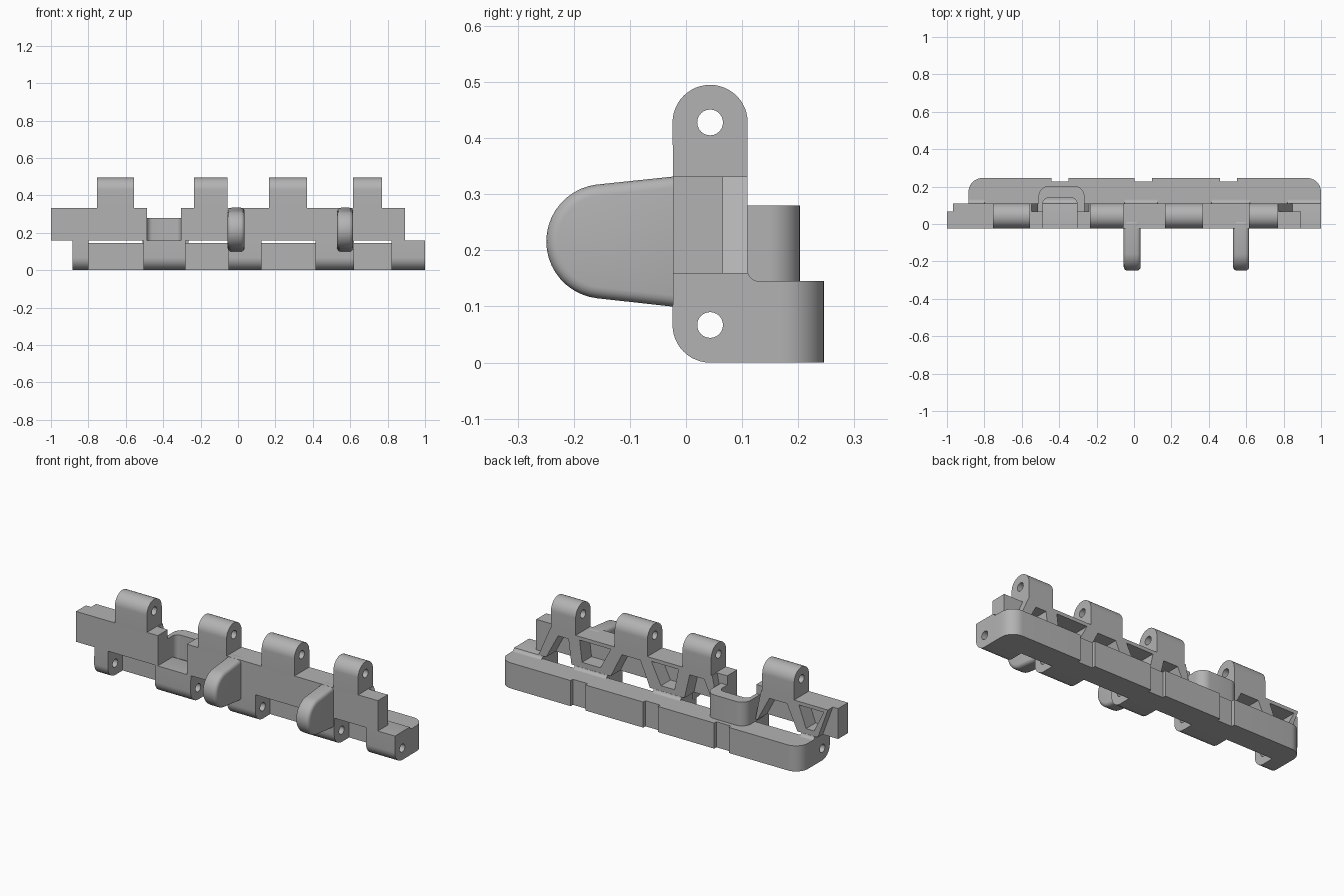
import bpy, bmesh
from math import radians, cos, sin
from mathutils import Vector

cube = bpy.data.objects.get("Cube")
if cube:
    bpy.data.objects.remove(cube, do_unlink=True)

steel = bpy.data.materials.new("plain grey")
steel.use_nodes = True
grey = (0.45, 0.45, 0.45, 1)
steel.diffuse_color = grey
steel.node_tree.nodes["Principled BSDF"].inputs["Base Color"].default_value = grey

FRONT, BACK = -0.023, 0.11      # depth of plate and lugs
LOW, HIGH = 0.16, 0.332         # plate height
PIN_Y, PIN_R, LUG_R = 0.043, 0.023, 0.067


def arc(cx, cy, r, a0, a1, n=10):
    angles = [radians(a0 + (a1 - a0) * i / n) for i in range(n + 1)]
    return [(cx + r * cos(a), cy + r * sin(a)) for a in angles]


def prism(name, outline, axis, start, end):
    """Extrude a 2D outline along an axis; x takes (y, z), y takes (x, z), z takes (x, y)."""
    place = {"x": lambda u, v: (start, u, v),
             "y": lambda u, v: (u, start, v),
             "z": lambda u, v: (u, v, start)}[axis]
    bm = bmesh.new()
    face = bm.faces.new([bm.verts.new(place(u, v)) for u, v in outline])
    new = bmesh.ops.extrude_face_region(bm, geom=[face])["geom"]
    shift = Vector([end - start if a == axis else 0 for a in "xyz"])
    bmesh.ops.translate(bm, vec=shift, verts=[g for g in new if isinstance(g, bmesh.types.BMVert)])
    bmesh.ops.recalc_face_normals(bm, faces=bm.faces)
    mesh = bpy.data.meshes.new(name)
    bm.to_mesh(mesh)
    bm.free()
    mesh.materials.append(steel)
    obj = bpy.data.objects.new(name, mesh)
    bpy.context.collection.objects.link(obj)
    return obj


def bake(obj):
    """Apply modifiers and shade curved faces smooth."""
    bpy.context.view_layer.update()
    graph = bpy.context.evaluated_depsgraph_get()
    mesh = bpy.data.meshes.new_from_object(obj.evaluated_get(graph))
    obj.modifiers.clear()
    obj.data = mesh
    mesh.shade_smooth()
    mesh.set_sharp_from_angle(angle=radians(35))


def cut(obj, cutters):
    for c in cutters:
        c.hide_render = True
        mod = obj.modifiers.new("cut", "BOOLEAN")
        mod.operation = "DIFFERENCE"
        mod.solver = "EXACT"
        mod.object = c
    bake(obj)
    for c in cutters:
        bpy.data.objects.remove(c, do_unlink=True)


def quad(bottom, z0, top, z1):
    return [(bottom[0], z0), (bottom[1], z0), (top[1], z1), (top[0], z1)]


# Hinge lugs, each pierced for the pin
upper_spans = [(-0.755, -0.555), (-0.235, -0.055), (0.165, 0.37), (0.615, 0.77)]
lower_spans = [(-0.885, -0.8), (-0.505, -0.28), (-0.05, 0.125), (0.415, 0.62), (0.82, 1.0)]
upper_outline = [(FRONT, 0.325), (BACK, 0.325)] + arc(PIN_Y, 0.428, LUG_R, 0, 180, 24)
lower_outline = (arc(PIN_Y, LUG_R, LUG_R, 180, 270, 12) + [(0.13, 0), (0.13, 0.145)]
                 + arc(0.13, LOW + 0.005, 0.02, 270, 195, 6) + [(BACK, LOW), (FRONT, LOW)])
for label, spans, outline, pin_z in (("upper", upper_spans, upper_outline, 0.428),
                                     ("lower", lower_spans, lower_outline, LUG_R)):
    for i, (x0, x1) in enumerate(spans):
        lug = prism(f"{label}_lug_{i + 1}", outline, "x", x0, x1)
        hole = prism("pin_cutter", arc(PIN_Y, pin_z, PIN_R, 0, 345, 23), "x", x0 - 0.1, x1 + 0.1)
        cut(lug, [hole])

# Main plate, pocketed at the back into a truss of slanted ribs
plate = prism("main_plate", quad((-1, 0.893), LOW, (-1, 0.893), HIGH), "y", FRONT, BACK)
cutters = []


def pocket(outline, depth):
    cutters.append(prism("pocket_cutter", outline, "y", depth, 0.3))


for i, (x0, x1) in enumerate(upper_spans):
    a, b = lower_spans[i][1], lower_spans[i + 1][0]
    pocket(quad((a + 0.02, b - 0.015), 0.15, (x0 + 0.045, x1 - 0.045), 0.3), 0.025)
for i in (1, 2):
    a, b = lower_spans[i + 1]
    pocket(quad((a + 0.045, b - 0.045), 0.19, (upper_spans[i][1] + 0.025, upper_spans[i + 1][0] - 0.025), 0.312), 0.025)
pocket(quad((-0.88, -0.83), 0.19, (-0.94, -0.785), 0.312), 0.025)
# Thinner plate ends beyond the outermost ribs
pocket(quad((-1.1, -0.9), 0.15, (-1.1, -0.97), 0.34), 0.066)
pocket(quad((0.852, 1), 0.15, (0.77, 1), 0.34), 0.066)
pocket(quad((-0.51, -0.4), 0.15, (-0.55, -0.4), 0.34), 0.066)
pocket(quad((-0.4, -0.28), 0.15, (-0.4, -0.24), 0.34), 0.066)
# Opening in front of the loop
pocket(quad((-0.487, -0.305), 0.1, (-0.487, -0.305), 0.4), -0.1)
cut(plate, cutters)

# Rear rail with rounded ends and three shallow notches
REAR, RAIL_R = 0.246, 0.075
rail_outline = [(-0.885, BACK), (1, BACK)] + arc(1 - RAIL_R, REAR - RAIL_R, RAIL_R, 0, 90)
for x in (0.505, 0.05, -0.395):
    rail_outline += [(x + 0.046, REAR), (x + 0.046, REAR - 0.02),
                     (x - 0.046, REAR - 0.02), (x - 0.046, REAR)]
rail_outline += arc(-0.885 + RAIL_R, REAR - RAIL_R, RAIL_R, 90, 180)
bake(prism("rear_rail", rail_outline, "z", 0, 0.145))

# Rounded loop behind the plate opening
loop_outline = ([(-0.265, 0.03)] + arc(-0.32, 0.148, 0.055, 0, 90) + arc(-0.455, 0.148, 0.055, 90, 180)
                + [(-0.51, 0.03), (-0.487, 0.03)] + arc(-0.457, 0.11, 0.03, 180, 90, 6)
                + arc(-0.335, 0.11, 0.03, 90, 0, 6) + [(-0.305, 0.03)])
bake(prism("rear_loop", loop_outline, "z", 0.143, 0.28))

# Two guide horns on the front
horn_outline = arc(-0.147, 0.216, 0.102, 97, 263, 20) + [(0.02, 0.095), (0.02, 0.336)]
for side, x0, x1 in (("middle", -0.055, 0.035), ("left", 0.53, 0.616)):
    horn = prism(f"{side}_guide_horn", horn_outline, "x", x0, x1)
    soft = horn.modifiers.new("soft edges", "BEVEL")
    soft.width = 0.02
    soft.segments = 4
    soft.limit_method = "ANGLE"
    soft.angle_limit = radians(40)
    bake(horn)
